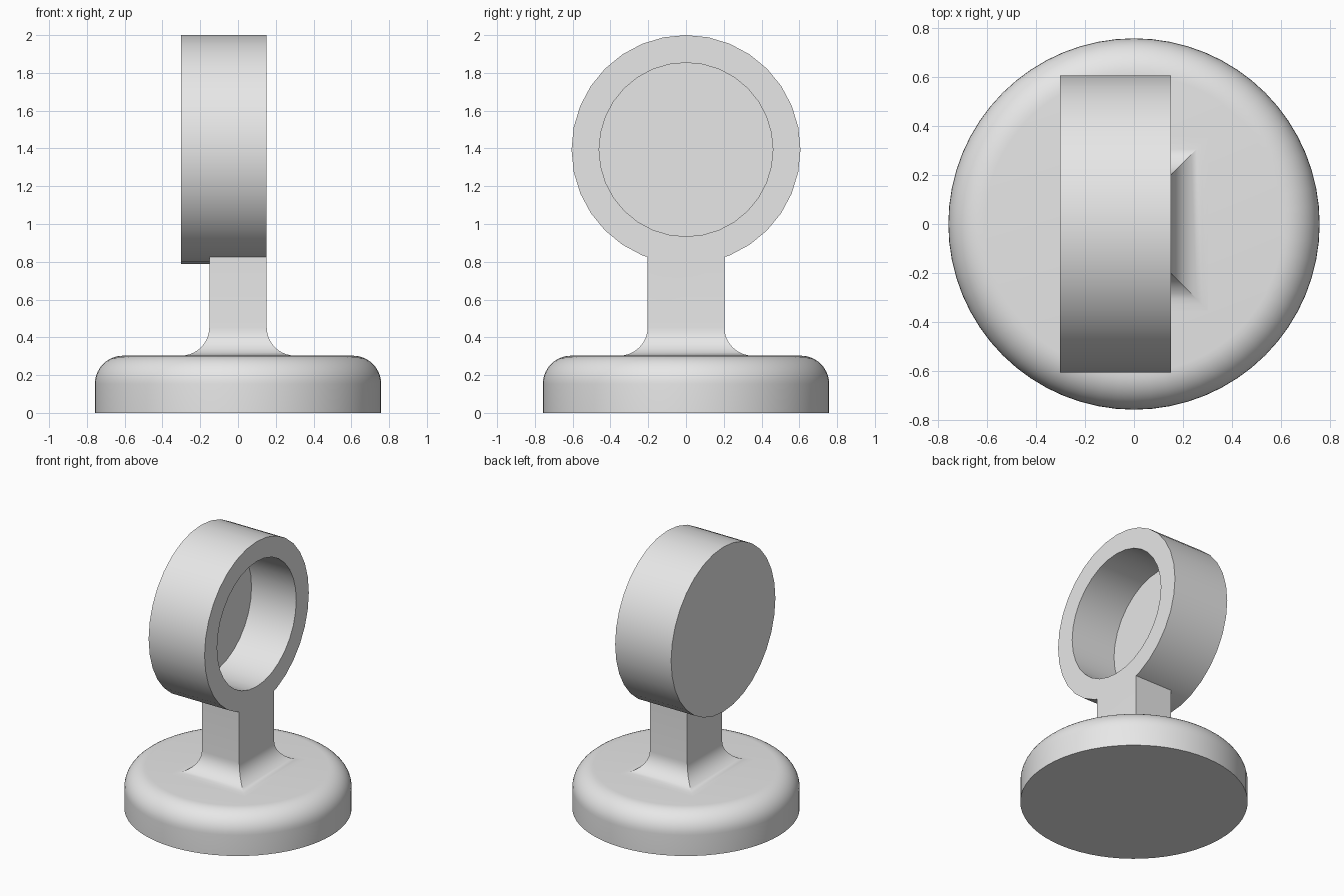
import bpy, bmesh
from math import sin, cos, pi, radians
from mathutils import Matrix

if "Cube" in bpy.data.objects:
    bpy.data.objects.remove(bpy.data.objects["Cube"], do_unlink=True)

grey = bpy.data.materials.new("light grey")
grey.use_nodes = True
colour = (0.8, 0.8, 0.8, 1)
grey.diffuse_color = colour
grey.node_tree.nodes["Principled BSDF"].inputs["Base Color"].default_value = colour

BASE_R, BASE_H, FILLET = 0.758, 0.303, 0.15
RING_R, BORE_R, RING_Z = 0.606, 0.46, 1.394
STEM_X, STEM_Y = 0.152, 0.203
BACK_X, FLOOR_X = -0.303, -0.212


def loft(name, sections, matrix=Matrix()):
    """Skin a stack of equal-length loops and cap both ends."""
    bm = bmesh.new()
    loops = [[bm.verts.new(p) for p in s] for s in sections]
    n = len(loops[0])
    for a, b in zip(loops, loops[1:]):
        for i in range(n):
            j = (i + 1) % n
            bm.faces.new((a[i], a[j], b[j], b[i]))
    bm.faces.new(loops[0][::-1])
    bm.faces.new(loops[-1])
    bmesh.ops.recalc_face_normals(bm, faces=bm.faces)
    bm.transform(matrix)
    mesh = bpy.data.meshes.new(name)
    bm.to_mesh(mesh)
    bm.free()
    mesh.materials.append(grey)
    obj = bpy.data.objects.new(name, mesh)
    bpy.context.collection.objects.link(obj)
    return obj


def circle(r, z, n):
    return [(r * cos(2 * pi * i / n), r * sin(2 * pi * i / n), z) for i in range(n)]


def rectangle(grow, z):
    x, y = STEM_X + grow, STEM_Y + grow
    return [(-x, -y, z), (x, -y, z), (x, y, z), (-x, y, z)]


def smooth(obj):
    bpy.ops.object.select_all(action='DESELECT')
    obj.select_set(True)
    bpy.context.view_layer.objects.active = obj
    bpy.ops.object.shade_smooth_by_angle(angle=radians(30))


# Round base with a rolled top edge
steps = [i * pi / 2 / 10 for i in range(11)]
base = loft("base", [circle(BASE_R, 0, 64)] + [
    circle(BASE_R - FILLET * (1 - cos(a)), BASE_H - FILLET * (1 - sin(a)), 64)
    for a in steps])
smooth(base)

# Cup lying on its side, open towards +x
to_side = Matrix.Translation((0, 0, RING_Z)) @ Matrix.Rotation(pi / 2, 4, 'Y')
cup = loft("ring_cup", [
    circle(RING_R, BACK_X, 32), circle(RING_R, STEM_X, 32),
    circle(BORE_R, STEM_X, 32), circle(BORE_R, FLOOR_X, 32)], to_side)
smooth(cup)

# Square stem flaring into the base with mitred coves
stem = loft("stem", [rectangle(FILLET, BASE_H - 0.05)] + [
    rectangle(FILLET * (1 - sin(a)), BASE_H + FILLET * (1 - cos(a)))
    for a in steps] + [rectangle(0, RING_Z - RING_R + 0.08)])

# Saddle the top of the stem to the cup
cutter = loft("saddle_cutter", [circle(RING_R, -0.5, 32), circle(RING_R, 0.5, 32)], to_side)
cutter.hide_render = True
saddle = stem.modifiers.new("saddle", 'BOOLEAN')
saddle.operation = 'DIFFERENCE'
saddle.solver = 'EXACT'
saddle.object = cutter
bpy.context.view_layer.objects.active = stem
bpy.ops.object.modifier_apply(modifier=saddle.name)
bpy.data.objects.remove(cutter, do_unlink=True)
smooth(stem)
